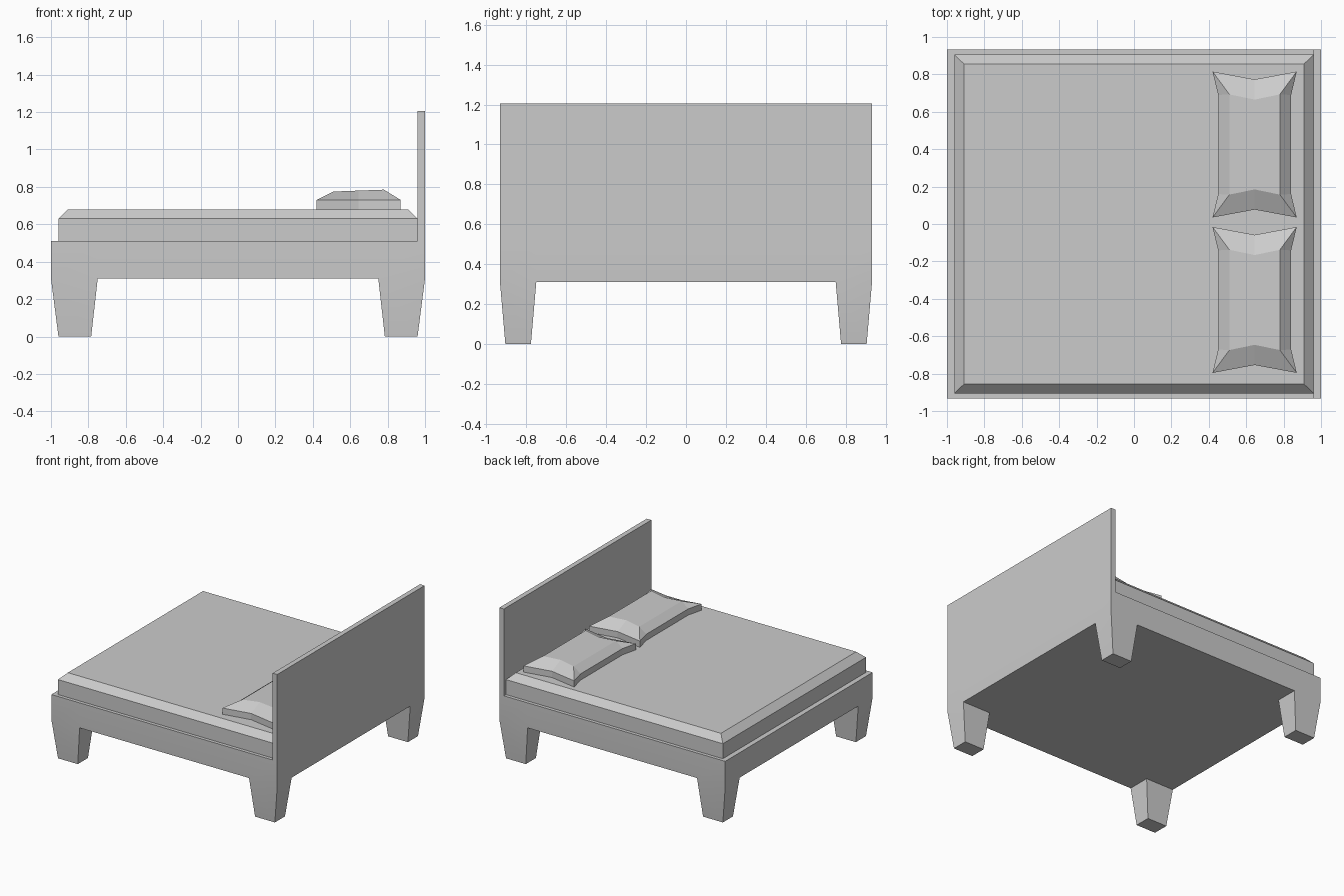
import bpy, bmesh

if "Cube" in bpy.data.objects:
    bpy.data.objects.remove(bpy.data.objects["Cube"])


def finish(bm, name):
    bmesh.ops.recalc_face_normals(bm, faces=bm.faces[:])
    me = bpy.data.meshes.new(name)
    bm.to_mesh(me)
    bm.free()
    ob = bpy.data.objects.new(name, me)
    bpy.context.collection.objects.link(ob)
    return ob


def ring(bm, pts):
    return [bm.verts.new(p) for p in pts]


def bridge(bm, a, b):
    n = len(a)
    for i in range(n):
        bm.faces.new((a[i], a[(i + 1) % n], b[(i + 1) % n], b[i]))


def rect(x, y, z):
    return [(-x, -y, z), (x, -y, z), (x, y, z), (-x, y, z)]


# Frame with four tapered legs pulled out of the corner cells of its underside
bm = bmesh.new()
xs, ys = (-1, -0.75, 0.75, 1), (-0.932, -0.75, 0.75, 0.932)
g = [[bm.verts.new((x, y, 0.31)) for y in ys] for x in xs]
foot_x = {1: 0.96, 0.75: 0.785}
foot_y = {0.932: 0.905, 0.75: 0.777}
for i in range(3):
    for j in range(3):
        cell = [g[i][j], g[i + 1][j], g[i + 1][j + 1], g[i][j + 1]]
        if i == 1 or j == 1:
            bm.faces.new(cell)
            continue
        sx, sy = i - 1, j - 1
        foot = ring(bm, [(sx * foot_x[round(abs(v.co.x), 3)],
                          sy * foot_y[round(abs(v.co.y), 3)], 0) for v in cell])
        bridge(bm, cell, foot)
        bm.faces.new(foot)
border = ([g[i][0] for i in range(4)] + [g[3][j] for j in (1, 2, 3)]
          + [g[i][3] for i in (2, 1, 0)] + [g[0][j] for j in (2, 1)])
top = ring(bm, [(v.co.x, v.co.y, 0.51) for v in border])
bridge(bm, border, top)
bm.faces.new(top)
frame = finish(bm, "bed_frame")
bpy.context.view_layer.objects.active = frame
frame.select_set(True)
bpy.ops.object.shade_smooth_by_angle()

# Mattress with chamfered top edge
bm = bmesh.new()
low, mid, high = (ring(bm, rect(*r)) for r in
                  ((0.96, 0.905, 0.51), (0.96, 0.905, 0.63), (0.908, 0.855, 0.68)))
bridge(bm, low, mid)
bridge(bm, mid, high)
bm.faces.new(low)
bm.faces.new(high)
finish(bm, "mattress")

# Headboard
bm = bmesh.new()
bmesh.ops.create_cube(bm, size=1)
bmesh.ops.scale(bm, vec=(0.04, 1.864, 0.695), verts=bm.verts)
bmesh.ops.translate(bm, vec=(0.98, 0, 0.8575), verts=bm.verts)
finish(bm, "headboard")


# Pillows: pinched outline, upright rim, raised crown
def pillow(name, cy):
    bm = bmesh.new()
    half = [(0.42, 0.39), (0.645, 0.348), (0.87, 0.39), (0.84, 0.265)]
    outline = half + [(0.84, -0.265), (0.87, -0.39), (0.645, -0.348),
                      (0.42, -0.39), (0.45, -0.265), (0.45, 0.265)]
    crown = [(0.51, 0.268, 0.775), (0.645, 0.24, 0.78), (0.78, 0.268, 0.785)]
    crown += [(x, -y, z) for x, y, z in reversed(crown)]
    base = ring(bm, [(x, cy + y, 0.68) for x, y in outline])
    rim = ring(bm, [(x, cy + y, 0.73) for x, y in outline])
    t = ring(bm, [(x, cy + y, z) for x, y, z in crown])
    bridge(bm, base, rim)
    bm.faces.new(base)
    link = (0, 1, 2, 2, 3, 3, 4, 5, 5, 0)   # crown point above each rim point
    for i in range(10):
        k = (i + 1) % 10
        a, b = t[link[i]], t[link[k]]
        bm.faces.new((rim[i], rim[k], b, a) if a != b else (rim[i], rim[k], a))
    bm.faces.new((t[0], t[1], t[4], t[5]))
    bm.faces.new((t[1], t[2], t[3], t[4]))
    finish(bm, name)


pillow("pillow_left", 0.425)
pillow("pillow_right", -0.406)
